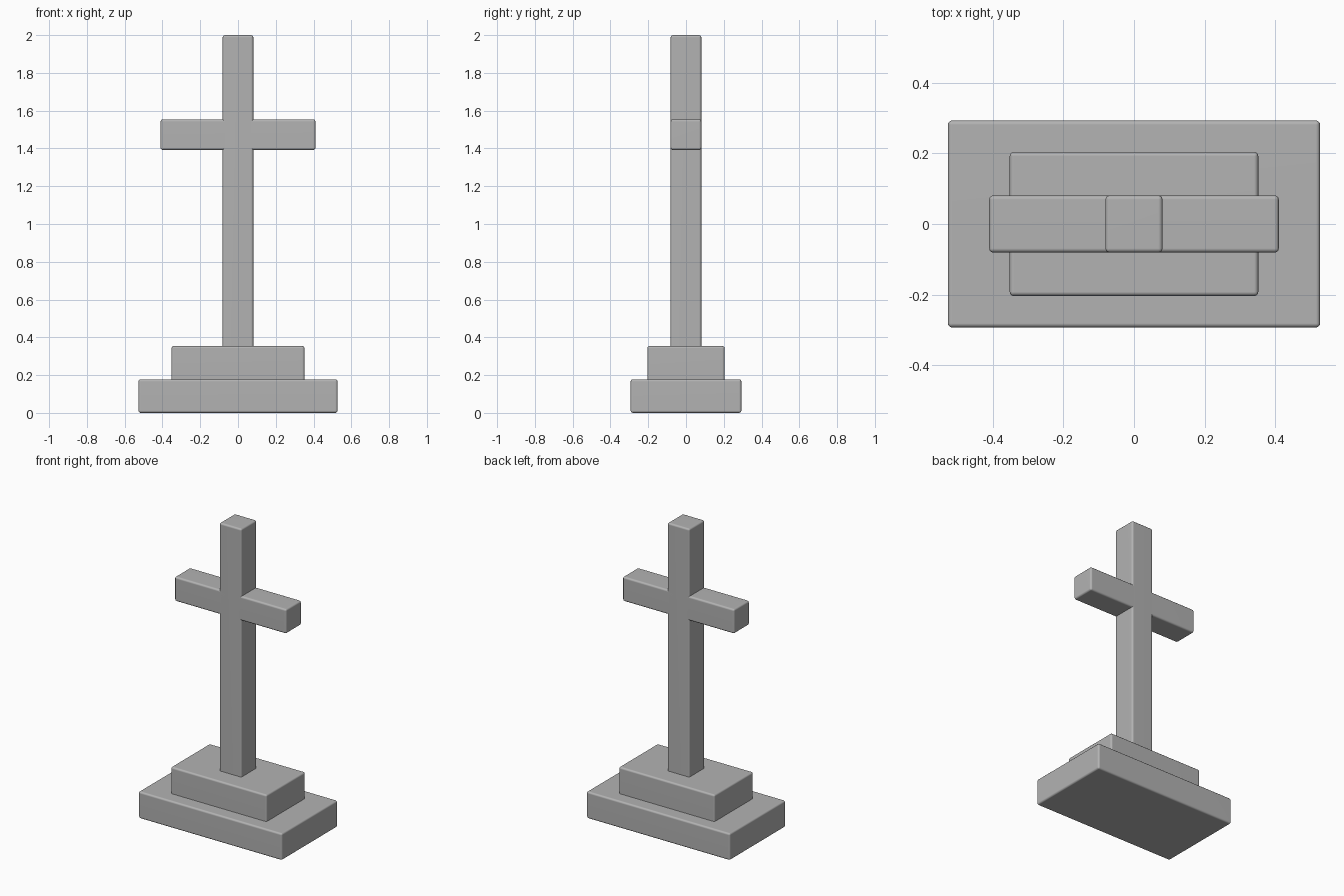
import bpy
import bmesh
from mathutils import Matrix, Vector

default = bpy.data.objects.get("Cube")
if default:
    bpy.data.objects.remove(default, do_unlink=True)

# Single stone colour
stone = bpy.data.materials.new("grey_stone")
stone.use_nodes = True
GREY = (0.45, 0.45, 0.45, 1.0)
stone.diffuse_color = GREY
stone.node_tree.nodes["Principled BSDF"].inputs["Base Color"].default_value = GREY


def block(name, width, depth, bottom, top, bevel=0.012):
    """Centred stone block with softly rounded edges."""
    mesh = bpy.data.meshes.new(name)
    bm = bmesh.new()
    bmesh.ops.create_cube(bm, size=1)
    bmesh.ops.transform(bm, verts=bm.verts, matrix=Matrix.LocRotScale(
        Vector((0, 0, (bottom + top) / 2)), None, Vector((width, depth, top - bottom))))
    bm.to_mesh(mesh)
    bm.free()
    mesh.materials.append(stone)
    obj = bpy.data.objects.new(name, mesh)
    bpy.context.collection.objects.link(obj)

    # Rounded edges, flat faces kept crisp by weighted normals
    mod = obj.modifiers.new("rounded_edges", 'BEVEL')
    mod.width = bevel
    mod.segments = 3
    mesh.shade_smooth()
    obj.modifiers.new("flat_faces", 'WEIGHTED_NORMAL').keep_sharp = True
    return obj


# Stepped plinth
block("lower_step", 1.054, 0.586, 0.0, 0.178)
block("upper_step", 0.704, 0.408, 0.166, 0.354)

# Cross
block("upright", 0.162, 0.162, 0.33, 2.0)
block("crossbar", 0.82, 0.162, 1.392, 1.554)
